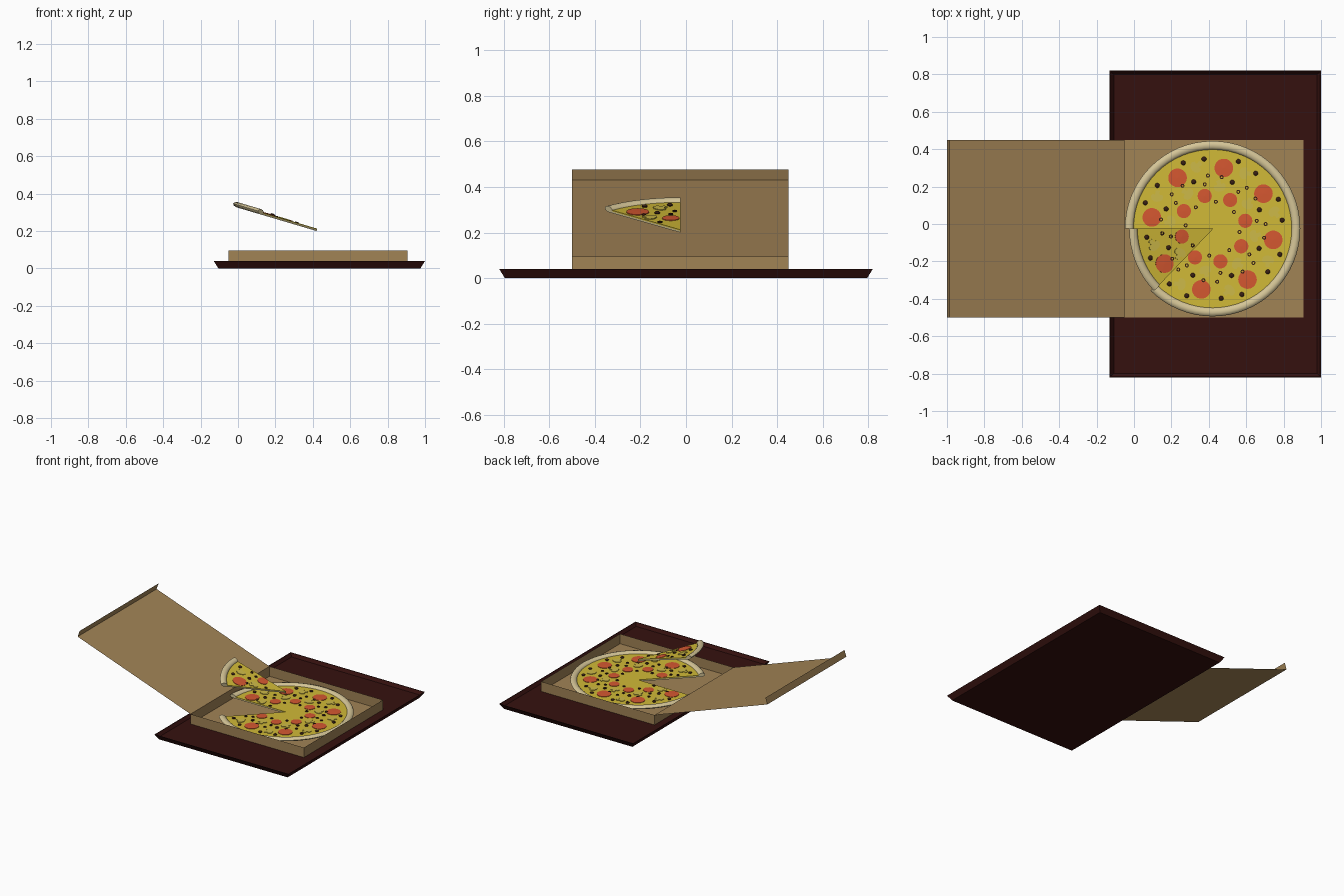
import bpy, bmesh, math
from mathutils import Matrix, Vector

if "Cube" in bpy.data.objects:
    bpy.data.objects.remove(bpy.data.objects["Cube"])


def material(name, r, g, b):
    m = bpy.data.materials.new(name)
    m.diffuse_color = ((r / 255) ** 2.2, (g / 255) ** 2.2, (b / 255) ** 2.2, 1)
    m.use_nodes = True
    m.node_tree.nodes["Principled BSDF"].inputs["Base Color"].default_value = m.diffuse_color
    return m


WOOD = material("dark_wood", 56, 24, 22)
CARD = material("cardboard", 160, 130, 86)
CRUST = material("crust", 212, 196, 150)
CHEESE = material("cheese", 208, 184, 58)
MEAT = material("pepperoni", 212, 88, 52)
OLIVE = material("olive", 58, 36, 26)
MUSH = material("mushroom", 204, 184, 74)


def finish(bm, mat, name=None):
    bmesh.ops.remove_doubles(bm, verts=bm.verts, dist=1e-5)
    bmesh.ops.recalc_face_normals(bm, faces=bm.faces)
    me = bpy.data.meshes.new(name)
    bm.to_mesh(me)
    bm.free()
    me.materials.append(mat)
    return me


def place(me, name, matrix=Matrix()):
    ob = bpy.data.objects.new(name, me)
    bpy.context.collection.objects.link(ob)
    ob.matrix_world = matrix
    return ob


def face(bm, *pts):
    bm.faces.new([bm.verts.new(p) for p in pts])


def sweep(bm, profile, angle, n, at=(0, 0, 0)):
    """Revolve a closed (radius, z) profile about z, capping partial turns."""
    rings = []
    for i in range(n + 1):
        a = angle * i / n
        rings.append([bm.verts.new(Vector(at) + Vector((r * math.cos(a), r * math.sin(a), z)))
                      for r, z in profile])
    k = len(profile)
    for A, B in zip(rings, rings[1:]):
        for j in range(k):
            bm.faces.new((A[j], A[(j + 1) % k], B[(j + 1) % k], B[j]))
    if angle < 6:
        bm.faces.new(rings[0])
        bm.faces.new(rings[-1][::-1])


def rect(x0, x1, y0, y1, z):
    return [(x0, y0, z), (x1, y0, z), (x1, y1, z), (x0, y1, z)]


def polar(r, deg, z):
    a = math.radians(deg)
    return (r * math.cos(a), r * math.sin(a), z)


# serving tray with flared rim
bm = bmesh.new()
loops = [rect(-0.105, 0.975, -0.795, 0.795, 0), rect(-0.13, 1.0, -0.82, 0.82, 0.04),
         rect(-0.125, 0.995, -0.815, 0.815, 0.04), rect(-0.108, 0.978, -0.798, 0.798, 0.018)]
face(bm, *loops[0])
face(bm, *loops[-1])
for A, B in zip(loops, loops[1:]):
    for i in range(4):
        j = (i + 1) % 4
        face(bm, A[i], A[j], B[j], B[i])
place(finish(bm, WOOD, "tray"), "tray")

# open box: floor and four thin walls
bm = bmesh.new()
low, high = (rect(-0.05, 0.905, -0.50, 0.45, z) for z in (0.02, 0.095))
face(bm, *low)
for i in range(4):
    j = (i + 1) % 4
    face(bm, low[i], low[j], high[j], high[i])
place(finish(bm, CARD, "box_base"), "box_base")

# opened lid with end flap
bm = bmesh.new()
path = [(-0.05, 0.095), (-1.0, 0.43), (-0.984, 0.477)]
for (xa, za), (xb, zb) in zip(path, path[1:]):
    face(bm, (xa, -0.5, za), (xb, -0.5, zb), (xb, 0.45, zb), (xa, 0.45, za))
place(finish(bm, CARD, "box_lid"), "box_lid")

# shared meshes of one pizza slice (45 degrees)
WEDGE = math.pi / 4
TOP = 0.013
parts = {}
bm = bmesh.new()
sweep(bm, [(0, 0), (0.45, 0), (0.464, 0.006), (0.469, 0.014), (0.463, 0.023), (0.449, 0.028),
           (0.434, 0.025), (0.424, 0.017), (0.422, 0.008), (0, 0.008)], WEDGE, 8)
parts["crust"] = finish(bm, CRUST, "crust")

bm = bmesh.new()
sweep(bm, [(0, 0.008), (0.424, 0.008), (0.424, TOP), (0, TOP)], WEDGE, 8)
parts["cheese"] = finish(bm, CHEESE, "cheese")

# pepperoni discs
bm = bmesh.new()
for r, deg, size in ((0.33, 34.5, 0.05), (0.18, 13.5, 0.038)):
    sweep(bm, [(0, TOP), (size, TOP), (size, TOP + 0.003), (0, TOP + 0.004)], math.tau, 20,
          polar(r, deg, 0))
parts["pepperoni"] = finish(bm, MEAT, "pepperoni")

# whole olives and olive rings
bm = bmesh.new()
for r, deg in ((0.385, 24), (0.27, 22), (0.375, 7)):
    sweep(bm, [(0, TOP), (0.011, TOP), (0.013, TOP + 0.005), (0.008, TOP + 0.010), (0, TOP + 0.011)],
          math.tau, 10, polar(r, deg, 0))
for r, deg in ((0.145, 38), (0.28, 35), (0.285, 5), (0.24, 10)):
    sweep(bm, [(0.005, TOP), (0.011, TOP), (0.011, TOP + 0.004), (0.005, TOP + 0.004)],
          math.tau, 10, polar(r, deg, 0))
parts["olives"] = finish(bm, OLIVE, "olives")

# mushroom cuts: cap with two lobes and a stem
bm = bmesh.new()
half = [(0.0, 0.034), (0.016, 0.032), (0.029, 0.022), (0.033, 0.006), (0.026, -0.006),
        (0.014, -0.004), (0.010, -0.012), (0.013, -0.026), (0.0, -0.028)]
outline = half + [(-x, y) for x, y in half[-2:0:-1]]
for r, deg, turn in ((0.345, 14, 40), (0.235, 36, 150)):
    m = Matrix.Translation(polar(r, deg, TOP)) @ Matrix.Rotation(math.radians(turn), 4, 'Z')
    bot, top = ([m @ Vector((x, y, z)) for x, y in outline] for z in (0, 0.004))
    face(bm, *top)
    for i in range(len(top)):
        j = (i + 1) % len(top)
        face(bm, bot[i], bot[j], top[j], top[i])
parts["mushrooms"] = finish(bm, MUSH, "mushrooms")

# eight slices, the fifth one lifted and tilted
for i in range(8):
    m = Matrix.Rotation(i * WEDGE, 4, 'Z')
    if i == 4:
        m = Matrix.Translation((0.42, -0.025, 0.20)) @ Matrix.Rotation(math.radians(16.5), 4, 'Y') @ m
    else:
        m = Matrix.Translation((0.42, -0.025, 0.043)) @ m
    for name, me in parts.items():
        ob = place(me, f"slice_{i + 1}_{name}", m)
        if i == 0 and name in ("crust", "olives"):
            bpy.ops.object.select_all(action='DESELECT')
            ob.select_set(True)
            bpy.context.view_layer.objects.active = ob
            bpy.ops.object.shade_smooth_by_angle(angle=math.radians(50))
